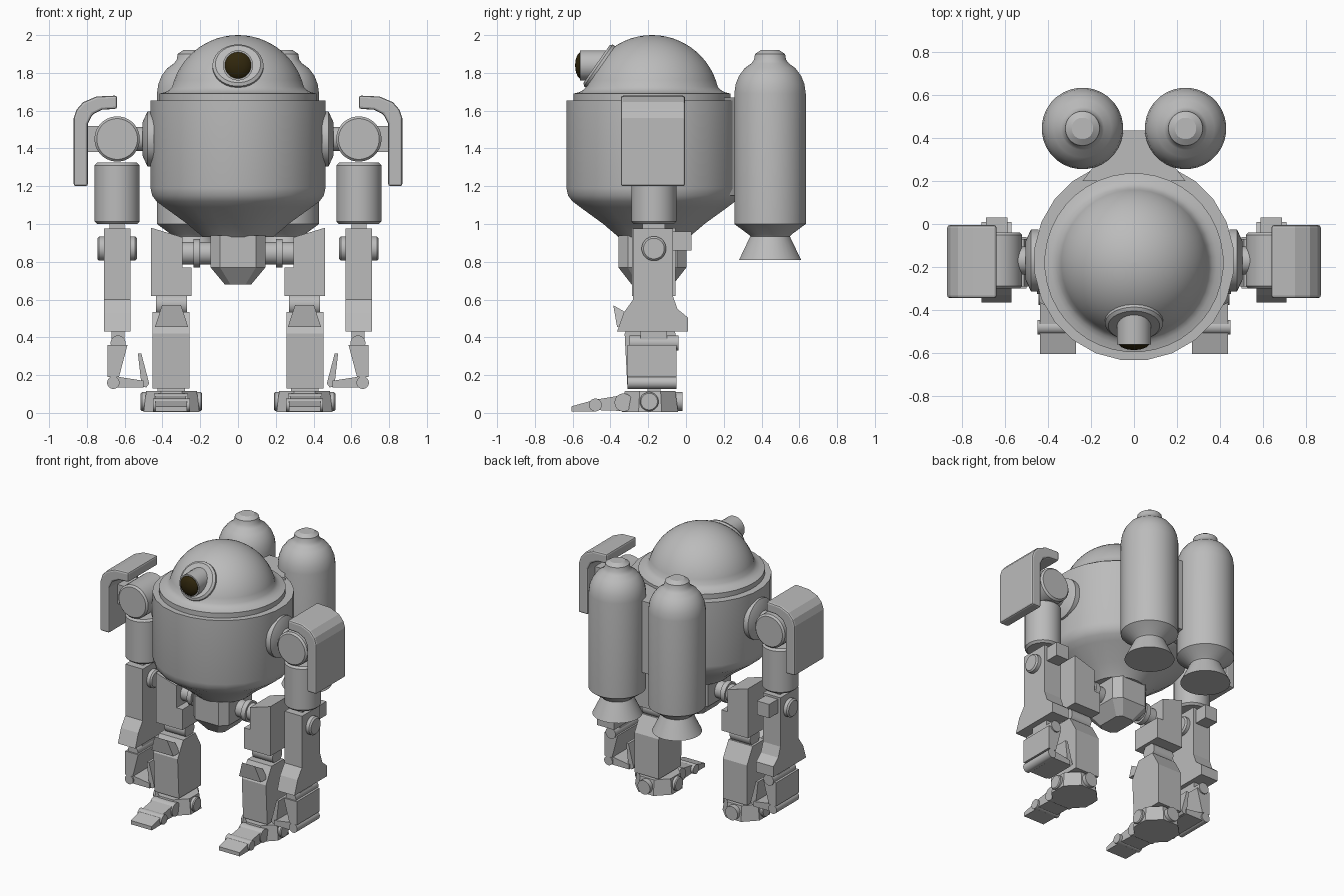
import bpy, bmesh, math
from mathutils import Matrix, Vector

if "Cube" in bpy.data.objects:
    bpy.data.objects.remove(bpy.data.objects["Cube"])


def material(name, rgb):
    m = bpy.data.materials.new(name)
    m.diffuse_color = (*rgb, 1)
    m.use_nodes = True
    m.node_tree.nodes["Principled BSDF"].inputs["Base Color"].default_value = m.diffuse_color
    return m


GREY = material("grey metal", (0.5, 0.5, 0.5))
LENS = material("dark lens", (0.03, 0.02, 0.004))


def finish(name, bm, mat=GREY, smooth=False, bevel=0):
    bmesh.ops.remove_doubles(bm, verts=bm.verts, dist=1e-5)
    bmesh.ops.recalc_face_normals(bm, faces=bm.faces)
    me = bpy.data.meshes.new(name)
    bm.to_mesh(me)
    bm.free()
    ob = bpy.data.objects.new(name, me)
    bpy.context.collection.objects.link(ob)
    me.materials.append(mat)
    if bevel:
        b = ob.modifiers.new("bevel", "BEVEL")
        b.width, b.segments, b.limit_method = bevel, 2, 'ANGLE'
    if smooth:
        bpy.ops.object.select_all(action='DESELECT')
        ob.select_set(True)
        bpy.context.view_layer.objects.active = ob
        bpy.ops.object.shade_smooth_by_angle(angle=math.radians(32))
    return ob


def lathe(name, profile, center, axis=(0, 0, 1), segs=32, mat=GREY):
    """Revolve (radius, height) points about an axis through center."""
    rot = Vector((0, 0, 1)).rotation_difference(Vector(axis)).to_matrix().to_4x4()
    mtx = Matrix.Translation(center) @ rot
    bm = bmesh.new()
    rings = []
    for r, h in profile:
        rings.append([bm.verts.new(mtx @ Vector((r * math.cos(a), r * math.sin(a), h)))
                      for a in (2 * math.pi * (i + .5) / segs for i in range(segs))])
    for a, b in zip(rings, rings[1:]):
        for i in range(segs):
            j = (i + 1) % segs
            bm.faces.new((a[i], a[j], b[j], b[i]))
    bm.faces.new(rings[0])
    bm.faces.new(rings[-1])
    return finish(name, bm, mat, True)


def rod(name, a, b, r, segs=24, edge=0.0):
    a, b = Vector(a), Vector(b)
    n = (b - a).length
    prof = [(r, 0), (r, n)]
    if edge:
        prof = [(r - edge, 0), (r, edge), (r, n - edge), (r - edge, n)]
    return lathe(name, prof, a, (b - a).normalized(), segs)


def prism(name, pts, lo, hi, plane, s=1, bevel=0):
    """Extrude an outline: 'xz' along y, 'yz' along x, 'xy' along z; s mirrors x."""
    put = {'xz': lambda p, d: (p[0] * s, d, p[1]),
           'yz': lambda p, d: (d * s, p[0], p[1]),
           'xy': lambda p, d: (p[0] * s, p[1], d)}[plane]
    bm = bmesh.new()
    a = [bm.verts.new(put(p, lo)) for p in pts]
    b = [bm.verts.new(put(p, hi)) for p in pts]
    bm.faces.new(a)
    bm.faces.new(b)
    for i in range(len(pts)):
        j = (i + 1) % len(pts)
        bm.faces.new((a[i], a[j], b[j], b[i]))
    return finish(name, bm, bevel=bevel)


def box(name, x, y, z, s=1, bevel=0):
    return prism(name, [(x[0], y[0]), (x[1], y[0]), (x[1], y[1]), (x[0], y[1])],
                 z[0], z[1], 'xy', s, bevel)


CY = -0.17  # depth of the main axis

# Torso, head dome and its collar
lathe("torso", [(.19, .93), (.205, .945), (.235, .97), (.27, 1.0), (.395, 1.09), (.435, 1.12),
                (.458, 1.15), (.467, 1.19), (.467, 1.655), (.40, 1.655)], (0, CY, 0), segs=24)
dome = [(.36 * math.cos(t), 1.64 + .36 * math.sin(t))
        for t in (math.radians(8 + 81.5 * i / 14) for i in range(1, 15))]
lathe("head_dome", [(.417, 1.65), (.417, 1.69), (.385, 1.698), (.365, 1.71)] + dome,
      (0, CY - .01, 0), segs=40)

# Single eye: tilted flange, tube, bulging lens
lathe("eye_flange", [(.135, -.03), (.135, 0), (.12, .012)], (0, -.464, 1.84), (0, -.82, .57))
rod("eye_tube", (0, -.38, 1.84), (0, -.56, 1.84), .08)
lathe("eye_lens", [(.07, 0), (.07, .002), (.058, .014), (.035, .023), (.005, .027)],
      (0, -.56, 1.84), (0, -1, 0), mat=LENS)

# Bracket holding the tanks
prism("tank_bracket", [(-.24, .2), (.24, .2), (.06, .435), (-.06, .435)], 1.15, 1.67, 'xy')

# Pelvis block with chamfered underside
bm = bmesh.new()
levels = [(.94, .145, .18, .05), (.77, .145, .18, .05), (.68, .07, .11, .03)]
rings = []
for z, w, d, c in levels:
    pts = [(w, d - c), (w - c, d), (c - w, d), (-w, d - c),
           (-w, c - d), (c - w, -d), (w - c, -d), (w, c - d)]
    rings.append([bm.verts.new((px, py - .178, z)) for px, py in pts])
for a, b in zip(rings, rings[1:]):
    for i in range(8):
        bm.faces.new((a[i], a[i - 1], b[i - 1], b[i]))
bm.faces.new(rings[0])
bm.faces.new(rings[-1])
finish("pelvis", bm)

for s, side in ((1, "left"), (-1, "right")):
    def n(part):
        return side + "_" + part

    def xrod(part, x0, x1, y, z, r, edge=0.0):
        rod(n(part), (x0 * s, y, z), (x1 * s, y, z), r, 24, edge)

    # Back tank with nozzle and cap
    lathe(n("tank"), [(.165, .81), (.105, .935), (.115, .945), (.19, 1.0), (.19, 1.69), (.183, 1.74),
                      (.165, 1.785), (.135, 1.825), (.1, 1.85), (.085, 1.87), (.08, 1.90),
                      (.05, 1.92)], (.24 * s, .445, 0))

    # Shoulder
    lathe(n("shoulder_plate"), [(.145, 0), (.145, .035), (.09, .06)], (.445 * s, CY, 1.45), (s, 0, 0))
    xrod("shoulder_axle", .48, .6, CY, 1.45, .065)
    rod(n("shoulder_joint"), (.64 * s, -.30, 1.45), (.64 * s, -.04, 1.45), .12, 32, .012)
    box(n("armor_mount"), (.66, .80), (-.25, -.09), (1.38, 1.52), s)
    prism(n("shoulder_armor"), [(.87, 1.2), (.87, 1.56), (.855, 1.605), (.82, 1.645), (.75, 1.675),
                                (.64, 1.68), (.64, 1.61), (.72, 1.605), (.77, 1.58), (.795, 1.53),
                                (.795, 1.2)], -.345, -.005, 'xz', s, .012)

    # Upper arm, elbow and flared forearm
    rod(n("upper_arm"), (.64 * s, CY, 1.0), (.64 * s, CY, 1.325), .12, 32, .014)
    box(n("elbow_fork"), (.60, .68), (-.23, -.11), (.86, 1.01), s)
    xrod("elbow_joint", .535, .745, CY, .87, .065, .01)
    prism(n("forearm"), [(-.28, .975), (-.07, .975), (-.07, .62), (-.045, .55), (.01, .505),
                         (.01, .43), (-.365, .43), (-.33, .53), (-.28, .60)], .57, .71, 'yz', s)
    box(n("elbow_block"), (.59, .69), (-.08, .03), (.86, .96), s)

    # Hooked hand
    rod(n("wrist"), (.635 * s, -.30, .37), (.635 * s, -.04, .37), .04)
    box(n("wrist_link"), (.60, .67), (-.24, -.10), (.37, .44), s)
    prism(n("palm"), [(.69, .36), (.585, .36), (.63, .19), (.69, .19)], -.31, -.05, 'xz', s)
    rod(n("knuckle"), (.66 * s, -.31, .16), (.66 * s, -.05, .16), .033)
    prism(n("finger"), [(.66, .195), (.50, .17), (.50, .135), (.66, .135)], -.30, -.06, 'xz', s)
    prism(n("fingertip"), [(.53, .315), (.512, .315), (.47, .155), (.485, .135), (.51, .14)],
          -.29, -.07, 'xz', s)

    # Hip axle and stepped thigh
    xrod("hip_axle", .12, .33, -.18, .845, .06)
    xrod("hip_collar", .20, .235, -.18, .845, .075)
    prism(n("thigh"), [(.46, .98), (.295, .93), (.295, .77), (.247, .77), (.247, .62), (.46, .62)],
          -.285, -.055, 'xz', s)

    # Knee, shin and wedge-shaped knee guard
    xrod("knee_joint", .27, .435, CY, .575, .055)
    prism(n("shin"), [(-.31, .13), (-.325, .42), (-.26, .535), (-.12, .535), (-.055, .42),
                      (-.055, .13)], .258, .452, 'yz', s)
    bm = bmesh.new()
    vs = [bm.verts.new(((.352 + dx) * s, y, z)) for y, z, w in
          ((-.385, .57, .05), (-.365, .455, .088), (-.29, .455, .088), (-.29, .515, .05))
          for dx in (-w, w)]
    for i in range(4):
        j = (i + 1) % 4
        bm.faces.new((vs[2 * i], vs[2 * i + 1], vs[2 * j + 1], vs[2 * j]))
    bm.faces.new(vs[0::2])
    bm.faces.new(vs[1::2])
    finish(n("knee_guard"), bm)

    # Foot: ankle, hub with side and heel discs, jointed toe
    xrod("ankle", .28, .425, CY, .12, .035)
    lathe(n("foot_hub"), [(.16, .005), (.145, .115)], (.352 * s, -.19, 0), segs=8)
    xrod("foot_side_joint", .19, .515, -.195, .06, .05, .006)
    rod(n("heel_joint"), (.352 * s, -.1, .06), (.352 * s, -.018, .06), .05)
    xrod("toe_base", .265, .445, -.33, .055, .048)
    prism(n("toe_middle"), [(-.33, .095), (-.48, .07), (-.48, .015), (-.33, .01)], .275, .437, 'yz', s)
    xrod("toe_joint", .255, .45, -.48, .042, .034)
    prism(n("toe_tip"), [(-.48, .07), (-.605, .035), (-.605, .008), (-.48, .008)], .27, .437, 'yz', s)
